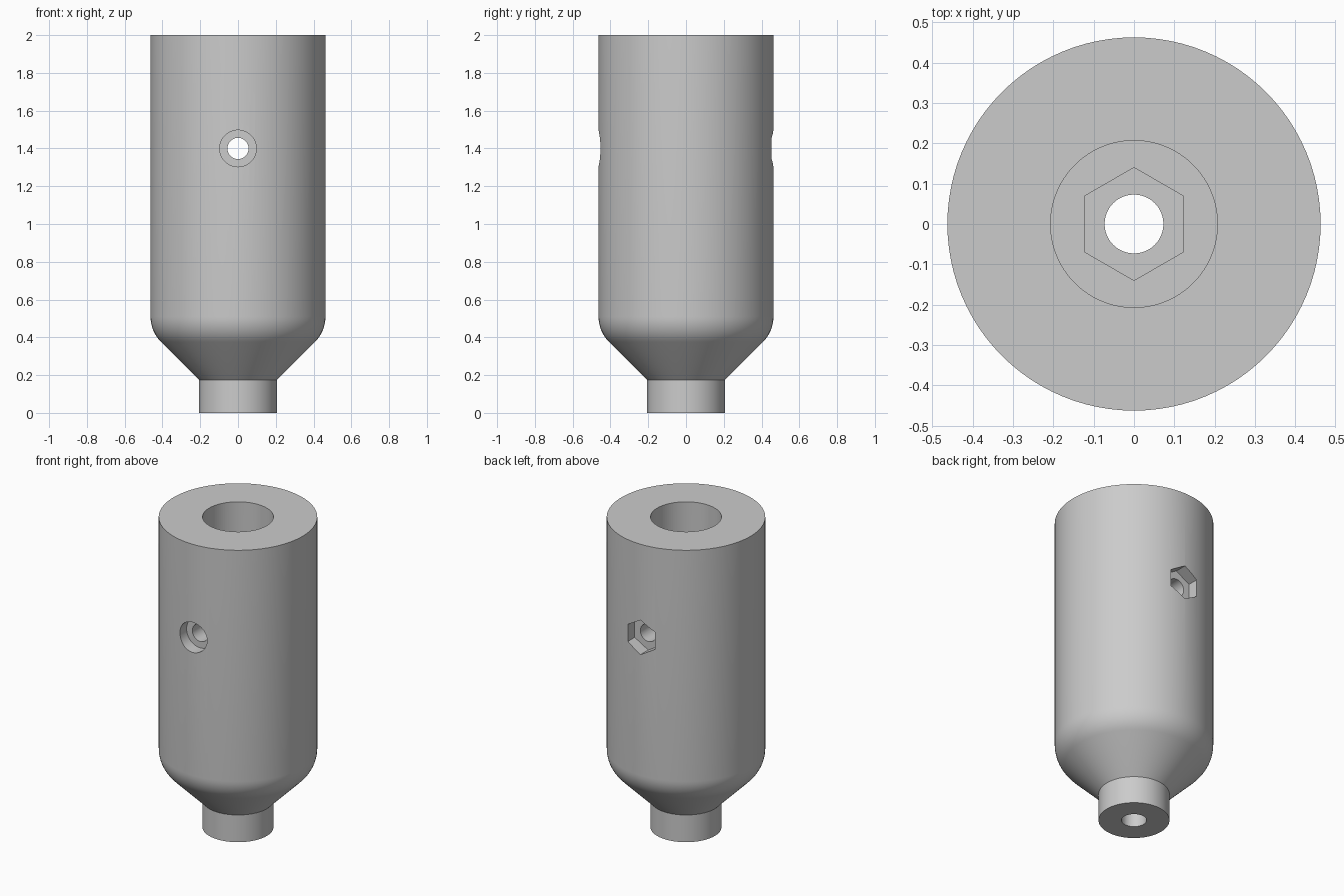
import bpy, bmesh, math
from mathutils import Matrix

if "Cube" in bpy.data.objects:
    bpy.data.objects.remove(bpy.data.objects["Cube"])

SEGMENTS = 96
BODY_R, NECK_R, NECK_H, TOP = 0.463, 0.207, 0.175, 2.0
SCREW_Z = 1.4

grey = bpy.data.materials.new("plain grey")
grey.use_nodes = True
grey.diffuse_color = (0.6, 0.6, 0.6, 1)
grey.node_tree.nodes["Principled BSDF"].inputs["Base Color"].default_value = (0.6, 0.6, 0.6, 1)


def make_object(name, bm):
    bmesh.ops.recalc_face_normals(bm, faces=bm.faces)
    mesh = bpy.data.meshes.new(name)
    bm.to_mesh(mesh)
    bm.free()
    mesh.materials.append(grey)
    obj = bpy.data.objects.new(name, mesh)
    bpy.context.collection.objects.link(obj)
    return obj


def lathe(name, profile):
    """Spin a profile of (radius, height) points that starts and ends on the axis."""
    bm = bmesh.new()
    verts = [bm.verts.new((r, 0, z)) for r, z in profile]
    edges = [bm.edges.new(pair) for pair in zip(verts, verts[1:])]
    bmesh.ops.spin(bm, geom=verts + edges, cent=(0, 0, 0), axis=(0, 0, 1),
                   angle=math.tau, steps=SEGMENTS, use_duplicate=False)
    bmesh.ops.remove_doubles(bm, verts=bm.verts, dist=1e-5)
    return make_object(name, bm)


def prism(name, radius, start, end, sides, sideways=False):
    """Prism along z, or along y at screw height; hexagons have a corner up or back."""
    bm = bmesh.new()
    bmesh.ops.create_cone(bm, cap_ends=True, segments=sides, radius1=radius,
                          radius2=radius, depth=end - start)
    # first corner is put on the y axis
    first = max(bm.verts, key=lambda v: v.co.y).co
    turn = math.pi / 2 - math.atan2(first.y, first.x)
    matrix = Matrix.Translation((0, 0, (start + end) / 2)) @ Matrix.Rotation(turn, 4, "Z")
    if sideways:
        matrix = (Matrix.Translation((0, 0, SCREW_Z))
                  @ Matrix.Rotation(-math.pi / 2, 4, "X") @ matrix)
    bmesh.ops.transform(bm, matrix=matrix, verts=bm.verts)
    return make_object(name, bm)


# Outer body: neck, 45 degree cone, rounded shoulder and straight barrel
fillet = 0.19
shoulder_z = NECK_H + BODY_R - NECK_R + fillet * math.tan(math.pi / 8)
profile = [(0, 0), (NECK_R, 0), (NECK_R, NECK_H)]
for i in range(9):
    a = math.radians(45 * (1 - i / 8))
    profile.append((BODY_R - fillet * (1 - math.cos(a)), shoulder_z - fillet * math.sin(a)))
profile += [(BODY_R, TOP), (0, TOP)]
body = lathe("body", profile)

# Bore, bolt head pocket and bolt hole along the axis, then the cross screw cuts
cutters = [
    prism("bore_cutter", NECK_R, 0.6, TOP + 0.1, SEGMENTS),
    prism("bolt_head_cutter", 0.14, 0.42, 0.7, 6),
    prism("bolt_hole_cutter", 0.073, -0.1, 0.7, 48),
    prism("screw_hole_cutter", 0.056, -0.6, 0.6, 48, True),
    prism("screw_head_cutter", 0.097, -0.6, -0.385, 48, True),
    prism("nut_cutter", 0.111, 0.385, 0.6, 6, True),
]
bpy.context.view_layer.objects.active = body
for cutter in cutters:
    mod = body.modifiers.new(cutter.name, "BOOLEAN")
    mod.operation = "DIFFERENCE"
    mod.solver = "EXACT"
    mod.object = cutter
    bpy.ops.object.modifier_apply(modifier=mod.name)
    bpy.data.objects.remove(cutter)

# Smooth curved walls, keep rims sharp
bpy.ops.object.select_all(action="DESELECT")
body.select_set(True)
bpy.context.view_layer.objects.active = body
bpy.ops.object.shade_smooth_by_angle(angle=math.radians(30))
